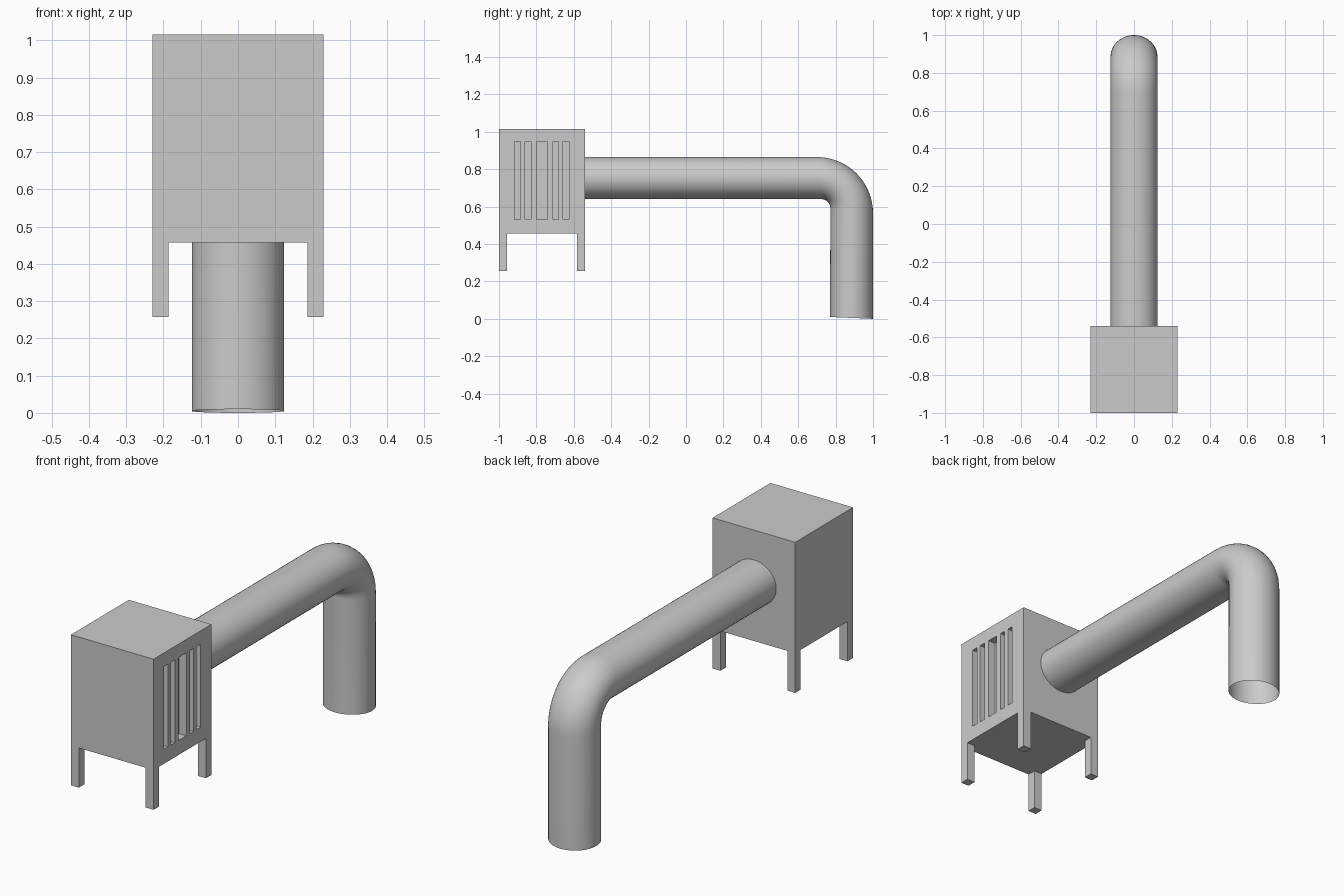
import bpy, bmesh, math
from mathutils import Vector

if "Cube" in bpy.data.objects:
    bpy.data.objects.remove(bpy.data.objects["Cube"])


def add_box(bm, lo, hi):
    lo, hi = Vector(lo), Vector(hi)
    verts = bmesh.ops.create_cube(bm, size=1)["verts"]
    for v in verts:
        v.co = (lo + hi) / 2 + Vector(a * b for a, b in zip(v.co, hi - lo))


def make_object(name, bm):
    mesh = bpy.data.meshes.new(name)
    bmesh.ops.recalc_face_normals(bm, faces=bm.faces)
    bm.to_mesh(mesh)
    bm.free()
    obj = bpy.data.objects.new(name, mesh)
    bpy.context.collection.objects.link(obj)
    return obj


def box_object(name, *boxes):
    bm = bmesh.new()
    for lo, hi in boxes:
        add_box(bm, lo, hi)
    return make_object(name, bm)


# Housing with recessed vent slots on the right side
housing = box_object("housing", ((-0.23, -1, 0.457), (0.23, -0.54, 1.015)))
slots = [(-0.917, 0.032), (-0.862, 0.032), (-0.80, 0.06), (-0.712, 0.03), (-0.657, 0.032)]
cutter = box_object("vent_cutter", *[((0.19, y, 0.53), (0.3, y + w, 0.947)) for y, w in slots])
cutter.hide_render = True
cutter.hide_viewport = False
cut = housing.modifiers.new("vents", "BOOLEAN")
cut.operation = "DIFFERENCE"
cut.solver = "EXACT"
cut.object = cutter
bpy.context.view_layer.objects.active = housing
bpy.ops.object.modifier_apply(modifier=cut.name)
bpy.data.objects.remove(cutter)

# Four square legs
for side, x in (("left", -0.23), ("right", 0.186)):
    for end, y in (("front", -1), ("back", -0.584)):
        box_object(f"{end}_{side}_leg", ((x, y, 0.257), (x + 0.044, y + 0.044, 0.457)))

# Duct profile: pairs of outer and inner (y, z) points along the bend
pairs = [((-0.54, 0.865), (-0.54, 0.64))]
steps = 14
for i in range(steps + 1):
    a = math.pi / 2 * (1 - i / steps)
    c, s = math.cos(a), math.sin(a)
    pairs.append(((0.70 + 0.30 * c, 0.565 + 0.30 * s), (0.722 + 0.05 * c, 0.59 + 0.05 * s)))
pairs.append(((1.0, 0.0), (0.77, 0.01)))

# Open-ended elbow duct lofted through oval rings
bm = bmesh.new()
sides = 48
rings = []
for outer, inner in pairs:
    o, n = Vector((0, *outer)), Vector((0, *inner))
    mid, half = (o + n) / 2, (o - n) / 2
    rings.append([bm.verts.new(mid + half * math.cos(t) + Vector((0.124 * math.sin(t), 0, 0)))
                  for t in (2 * math.pi * k / sides for k in range(sides))])
for r0, r1 in zip(rings, rings[1:]):
    for k in range(sides):
        j = (k + 1) % sides
        bm.faces.new((r0[k], r0[j], r1[j], r1[k]))
duct = make_object("elbow_duct", bm)
bpy.ops.object.select_all(action="DESELECT")
duct.select_set(True)
bpy.context.view_layer.objects.active = duct
bpy.ops.object.shade_smooth_by_angle(angle=math.radians(40))
